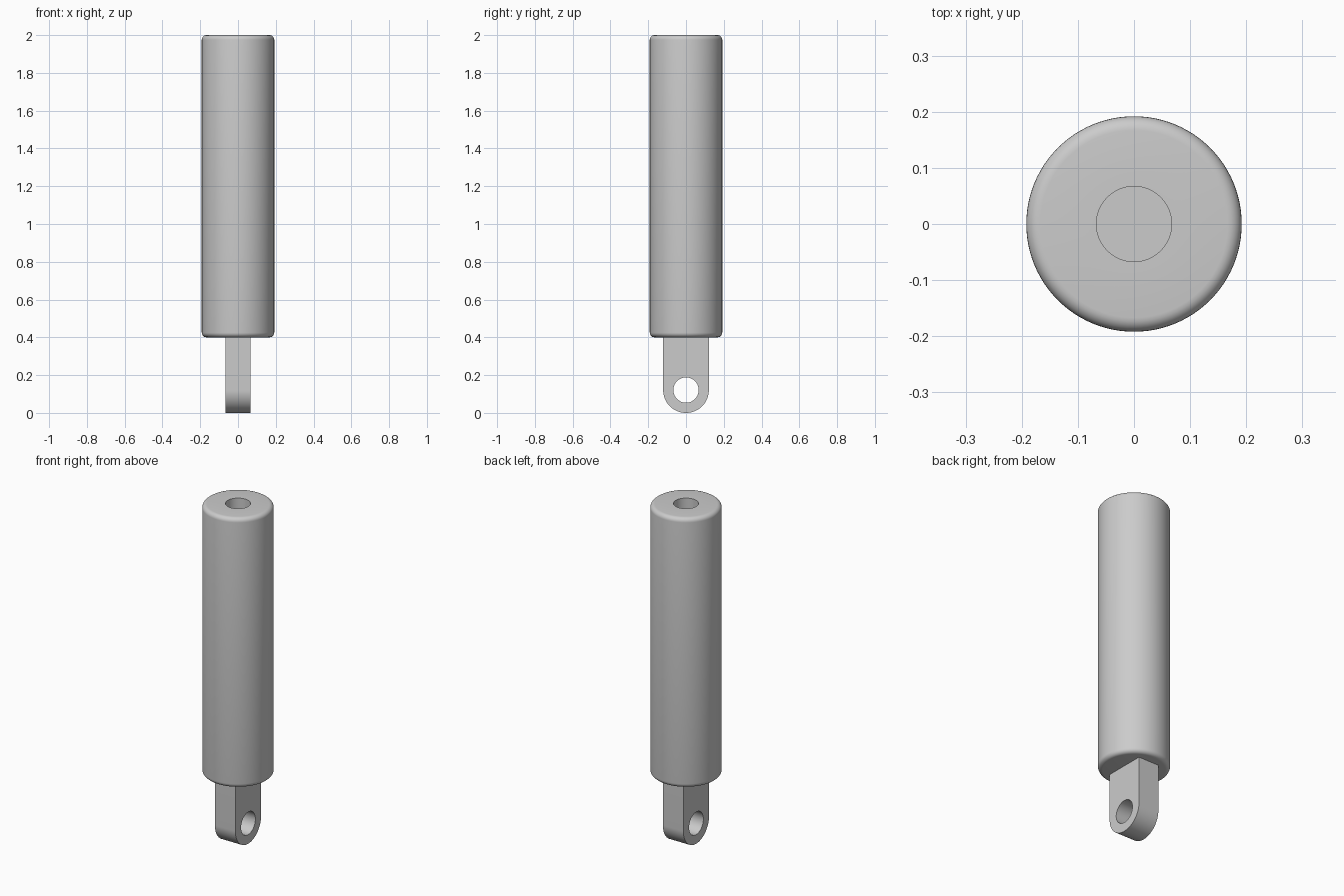
import bpy, bmesh, math
from mathutils import Matrix

if "Cube" in bpy.data.objects:
    bpy.data.objects.remove(bpy.data.objects["Cube"])

SEGS = 96
BODY_R, BODY_BOTTOM, TOP, FILLET = 0.192, 0.4, 2.0, 0.025
HOLE_R, BORE_FLOOR = 0.067, 0.47
EYE_R, LUG_HALF = 0.121, 0.067

grey = bpy.data.materials.new("plain grey")
grey.use_nodes = True
colour = (0.6, 0.6, 0.6, 1)
grey.diffuse_color = colour
grey.node_tree.nodes["Principled BSDF"].inputs["Base Color"].default_value = colour


def finish(bm, name):
    bmesh.ops.remove_doubles(bm, verts=bm.verts, dist=1e-5)
    bmesh.ops.recalc_face_normals(bm, faces=bm.faces)
    mesh = bpy.data.meshes.new(name)
    bm.to_mesh(mesh)
    bm.free()
    mesh.materials.append(grey)
    obj = bpy.data.objects.new(name, mesh)
    bpy.context.collection.objects.link(obj)
    bpy.ops.object.select_all(action="DESELECT")
    obj.select_set(True)
    bpy.context.view_layer.objects.active = obj
    bpy.ops.object.shade_smooth_by_angle(angle=math.radians(30))


def corner(z, start):
    """Quarter-round of the body profile, as (radius, height) points."""
    angles = [math.radians(start + 90 * i / 6) for i in range(7)]
    return [(BODY_R - FILLET + FILLET * math.cos(a), z + FILLET * math.sin(a))
            for a in angles]


# Barrel: one spun profile with rounded rims and a blind bore from the top
profile = [(0, BODY_BOTTOM)]
profile += corner(BODY_BOTTOM + FILLET, -90) + corner(TOP - FILLET, 0)
profile += [(HOLE_R, TOP), (HOLE_R, BORE_FLOOR), (0, BORE_FLOOR)]
bm = bmesh.new()
verts = [bm.verts.new((r, 0, z)) for r, z in profile]
edges = [bm.edges.new(pair) for pair in zip(verts, verts[1:])]
bmesh.ops.spin(bm, geom=verts + edges, cent=(0, 0, 0), axis=(0, 0, 1),
               angle=math.tau, steps=SEGS, use_merge=True)
finish(bm, "barrel")

# Mounting lug: rounded plate outline bridged to its round eye, then thickened
bm = bmesh.new()
steps = 48
arc = [math.pi + math.pi * i / steps for i in range(steps + 1)]
outer = [(EYE_R * math.cos(a), EYE_R + EYE_R * math.sin(a)) for a in arc]
inner = [(HOLE_R * math.cos(a), EYE_R + HOLE_R * math.sin(a)) for a in arc]
# upper half of the eye runs out to the square top of the plate
top_z = BODY_BOTTOM + 0.01
for i in range(steps + 1):
    a = math.pi * i / steps
    inner.append((HOLE_R * math.cos(a), EYE_R + HOLE_R * math.sin(a)))
    outer.append((EYE_R * math.cos(a), top_z))


def ring(points):
    return [bm.verts.new((-LUG_HALF, y, z)) for y, z in points]


out_ring, in_ring = ring(outer), ring(inner)
for i in range(len(outer) - 1):
    if i == steps:
        # straight side beside the eye
        bm.faces.new((out_ring[i], out_ring[i + 1], in_ring[i]))
    else:
        bm.faces.new((out_ring[i], out_ring[i + 1], in_ring[i + 1], in_ring[i]))
bm.faces.new((out_ring[-1], out_ring[0], in_ring[0]))
bmesh.ops.remove_doubles(bm, verts=bm.verts, dist=1e-5)
plate = bmesh.ops.extrude_face_region(bm, geom=bm.faces[:], use_keep_orig=True)
moved = [g for g in plate["geom"] if isinstance(g, bmesh.types.BMVert)]
bmesh.ops.translate(bm, verts=moved, vec=(2 * LUG_HALF, 0, 0))
finish(bm, "mounting_lug")
